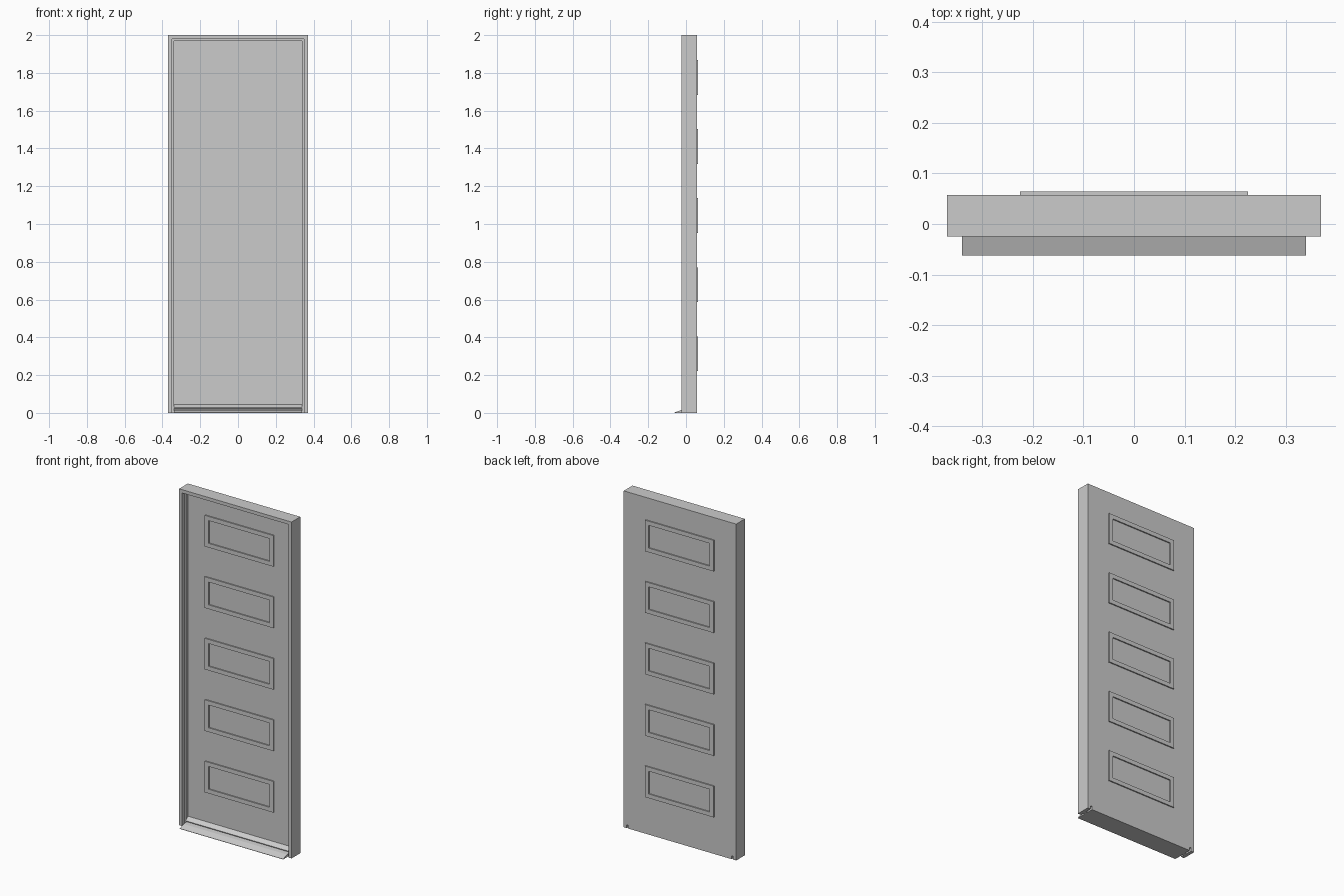
import bpy, bmesh

if "Cube" in bpy.data.objects:
    bpy.data.objects.remove(bpy.data.objects["Cube"])

W, H = 0.37, 2.0            # half width, height
FRONT, BACK = -0.025, 0.057  # frame depth limits
DOOR_Y = 0.017              # front face of the door leaf


def finish(bm, name):
    bmesh.ops.recalc_face_normals(bm, faces=bm.faces)
    mesh = bpy.data.meshes.new(name)
    bm.to_mesh(mesh)
    bm.free()
    obj = bpy.data.objects.new(name, mesh)
    bpy.context.collection.objects.link(obj)
    return obj


def bridge(bm, rings, closed):
    """Join a list of equal vertex rings; cap the ends if open."""
    n = len(rings[0])
    pairs = list(zip(rings, rings[1:]))
    if closed:
        pairs.append((rings[-1], rings[0]))
    else:
        bm.faces.new(rings[0])
        bm.faces.new(rings[-1])
    for a, b in pairs:
        for i in range(n):
            j = (i + 1) % n
            bm.faces.new((a[i], a[j], b[j], b[i]))


def extrude_x(name, profile, half):
    """Extrude a (y, z) profile from -half to half along x."""
    bm = bmesh.new()
    rings = [[bm.verts.new((x, y, z)) for y, z in profile] for x in (-half, half)]
    bridge(bm, rings, False)
    return finish(bm, name)


def box(name, half, y0, y1, z0, z1):
    return extrude_x(name, [(y0, z0), (y1, z0), (y1, z1), (y0, z1)], half)


# Rebated frame: stepped section swept up one jamb, across the head and down
section = [(0, FRONT), (0.02, FRONT), (0.02, -0.004), (0.03, -0.004),
           (0.03, DOOR_Y), (0.02, DOOR_Y), (0.02, BACK), (0, BACK)]
bm = bmesh.new()
rings = []
for side, top in ((-1, False), (-1, True), (1, True), (1, False)):
    rings.append([bm.verts.new((side * (W - i), y, H - i if top else 0))
                  for i, y in section])
bridge(bm, rings, False)
finish(bm, "door_frame")

# Door leaf, flush with the back of the frame
box("door_leaf", W - 0.02, DOOR_Y, BACK, 0.02, H - 0.02)

# Threshold sloping down towards the front
extrude_x("threshold", [(-0.062, 0), (BACK, 0), (BACK, 0.02), (DOOR_Y, 0.02),
                        (-0.025, 0.015), (-0.062, 0.002)], 0.34)

# Weather bar along the foot of the door
extrude_x("weather_bar", [(DOOR_Y, 0.024), (-0.008, 0.024), (-0.008, 0.028),
                          (DOOR_Y, 0.045)], 0.34)


# Raised rectangular mouldings on both faces
def moulding(name, zc, y0, y1):
    bm = bmesh.new()
    rings = []
    for sx, sz in ((-1, -1), (1, -1), (1, 1), (-1, 1)):
        rings.append([bm.verts.new((sx * (0.226 - i), y, zc + sz * (0.0925 - i)))
                      for i, y in ((0, y0), (0, y1), (0.025, y1), (0.025, y0))])
    bridge(bm, rings, True)
    finish(bm, name)


for k in range(5):
    zc = 0.313 + 0.3655 * k
    moulding(f"back_moulding_{k + 1}", zc, BACK - 0.002, BACK + 0.007)
    moulding(f"front_moulding_{k + 1}", zc, DOOR_Y + 0.002, DOOR_Y - 0.007)
